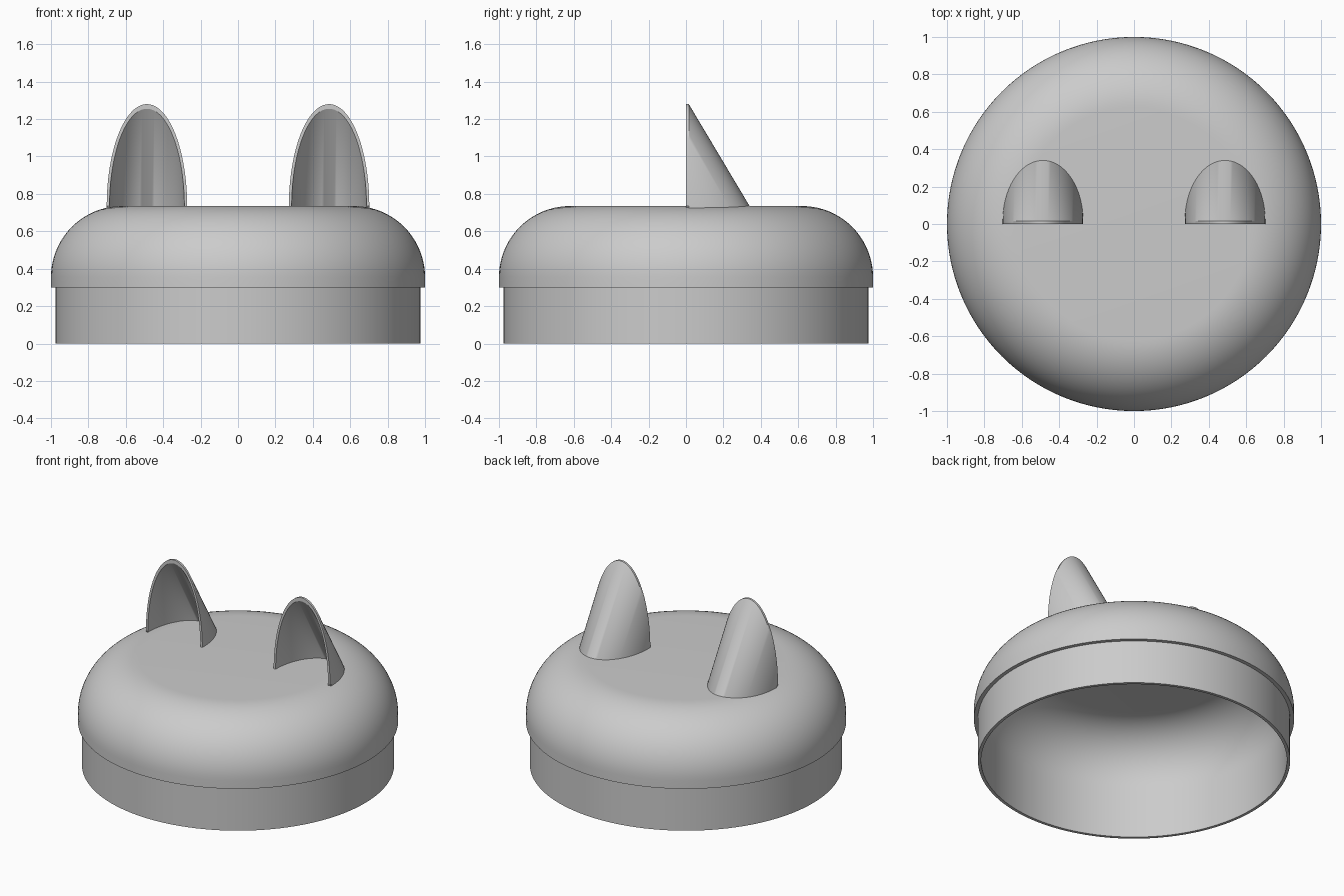
import bpy, bmesh
from math import sin, cos, pi, radians

cube = bpy.data.objects.get("Cube")
if cube:
    bpy.data.objects.remove(cube, do_unlink=True)

grey = bpy.data.materials.new("plain grey")
grey.use_nodes = True
colour = (0.6, 0.6, 0.6, 1)
grey.diffuse_color = colour
grey.node_tree.nodes["Principled BSDF"].inputs["Base Color"].default_value = colour


def finish(name, bm):
    """Clean the mesh, link it as an object and shade it smooth."""
    bmesh.ops.remove_doubles(bm, verts=bm.verts, dist=1e-5)
    bmesh.ops.recalc_face_normals(bm, faces=bm.faces)
    mesh = bpy.data.meshes.new(name)
    bm.to_mesh(mesh)
    bm.free()
    mesh.materials.append(grey)
    obj = bpy.data.objects.new(name, mesh)
    bpy.context.collection.objects.link(obj)
    bpy.ops.object.select_all(action="DESELECT")
    obj.select_set(True)
    bpy.context.view_layer.objects.active = obj
    bpy.ops.object.shade_smooth_by_angle(angle=radians(30))
    return obj


def arc(cr, cz, rr, rz, steps=20):
    """Quarter ellipse from the side up to the top."""
    angles = [pi / 2 * i / steps for i in range(steps + 1)]
    return [(cr + rr * cos(a), cz + rz * sin(a)) for a in angles]


# Hollow lid: collar, overhanging ledge and rounded dome
outer = [(0.975, 0), (0.975, 0.3), (1, 0.3)] + arc(0.62, 0.355, 0.38, 0.38) + [(0, 0.735)]
inner = [(0.955, 0), (0.955, 0.33)] + arc(0.62, 0.355, 0.335, 0.355) + [(0, 0.71)]
profile = outer + inner[::-1]
bm = bmesh.new()
verts = [bm.verts.new((r, 0, z)) for r, z in profile]
edges = [bm.edges.new((verts[i - 1], verts[i])) for i in range(len(verts))
         if not profile[i][0] == profile[i - 1][0] == 0]
bmesh.ops.spin(bm, geom=verts + edges, cent=(0, 0, 0), axis=(0, 0, 1),
               angle=2 * pi, steps=128, use_merge=True)
finish("lid_shell", bm)


# Ears: slanted hollow half cylinders, open and cut upright at the front
def ear(name, cx, steps=48):
    base, root, lip = 0.735, 0.715, 0.015
    bm = bmesh.new()
    rows = []
    for i in range(steps + 1):
        c, s = cos(pi * i / steps), sin(pi * i / steps)
        xo, xi = cx + 0.215 * c, cx + 0.2 * c
        back_o, back_i = lip + 0.325 * s, 0.31 * s
        top_o, top_i = base + 0.545 * s, base + 0.52 * s
        section = [(xo, back_o, root), (xo, back_o, base), (xo, lip, top_o),
                   (xo, 0, top_o), (xi, 0, top_i), (xi, back_i, base), (xi, back_i, root)]
        rows.append([bm.verts.new(p) for p in section])
    for a, b in zip(rows, rows[1:]):
        for k in range(len(a)):
            bm.faces.new((a[k - 1], a[k], b[k], b[k - 1]))
    for end in (rows[0], rows[-1]):
        bm.faces.new(end)
    bmesh.ops.dissolve_degenerate(bm, dist=1e-5, edges=bm.edges)
    finish(name, bm)


for side, sign in (("left", 1), ("right", -1)):
    ear(side + "_ear", sign * 0.487)
